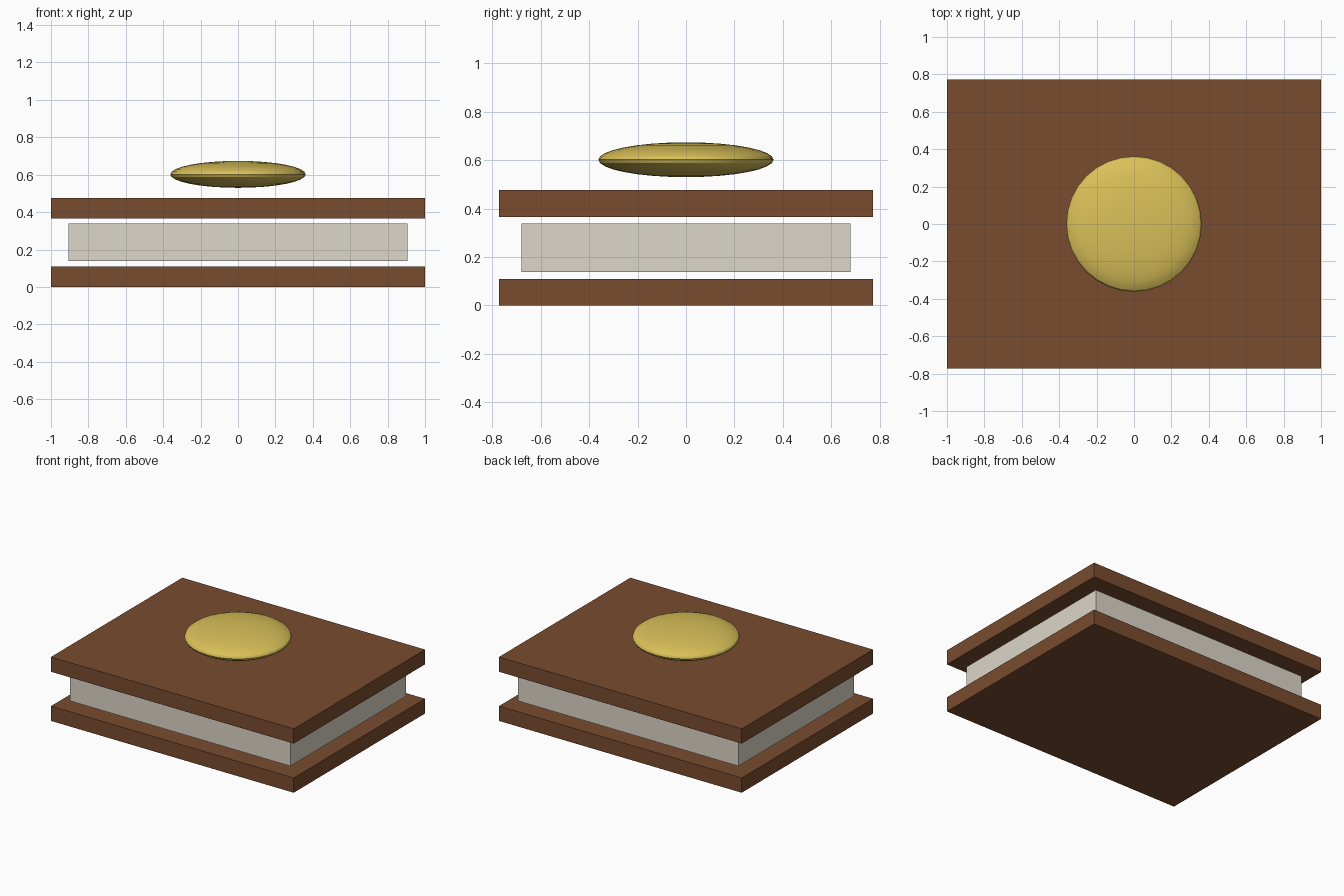
import bpy
import math

if "Cube" in bpy.data.objects:
    bpy.data.objects.remove(bpy.data.objects["Cube"])


def material(name, rgb):
    mat = bpy.data.materials.new(name)
    mat.diffuse_color = (*rgb, 1.0)
    mat.use_nodes = True
    mat.node_tree.nodes["Principled BSDF"].inputs["Base Color"].default_value = mat.diffuse_color
    return mat


def slab(name, width, depth, z_low, z_high, mat):
    bpy.ops.mesh.primitive_cube_add(size=1, location=(0, 0, (z_low + z_high) / 2))
    obj = bpy.context.object
    obj.name = name
    obj.scale = (width, depth, z_high - z_low)
    bpy.ops.object.transform_apply(location=False, rotation=False, scale=True)
    obj.data.materials.append(mat)
    return obj


brown = material("brown_cover", (0.19, 0.072, 0.028))
cream = material("cream_pages", (0.72, 0.68, 0.59))
gold = material("gold", (0.70, 0.53, 0.10))

# Two covers with the inset page block floating between them
slab("bottom_cover", 2.0, 1.545, 0.0, 0.11, brown)
slab("page_block", 1.815, 1.36, 0.138, 0.339, cream)
slab("top_cover", 2.0, 1.545, 0.366, 0.476, brown)

# Flattened round emblem hovering over the top cover
bpy.ops.mesh.primitive_uv_sphere_add(segments=32, ring_count=16, radius=1,
                                     location=(0, 0, 0.602))
emblem = bpy.context.object
emblem.name = "emblem"
emblem.scale = (0.362, 0.362, 0.072)
bpy.ops.object.transform_apply(location=False, rotation=False, scale=True)
emblem.data.materials.append(gold)
bpy.ops.object.shade_smooth_by_angle(angle=math.radians(30))
